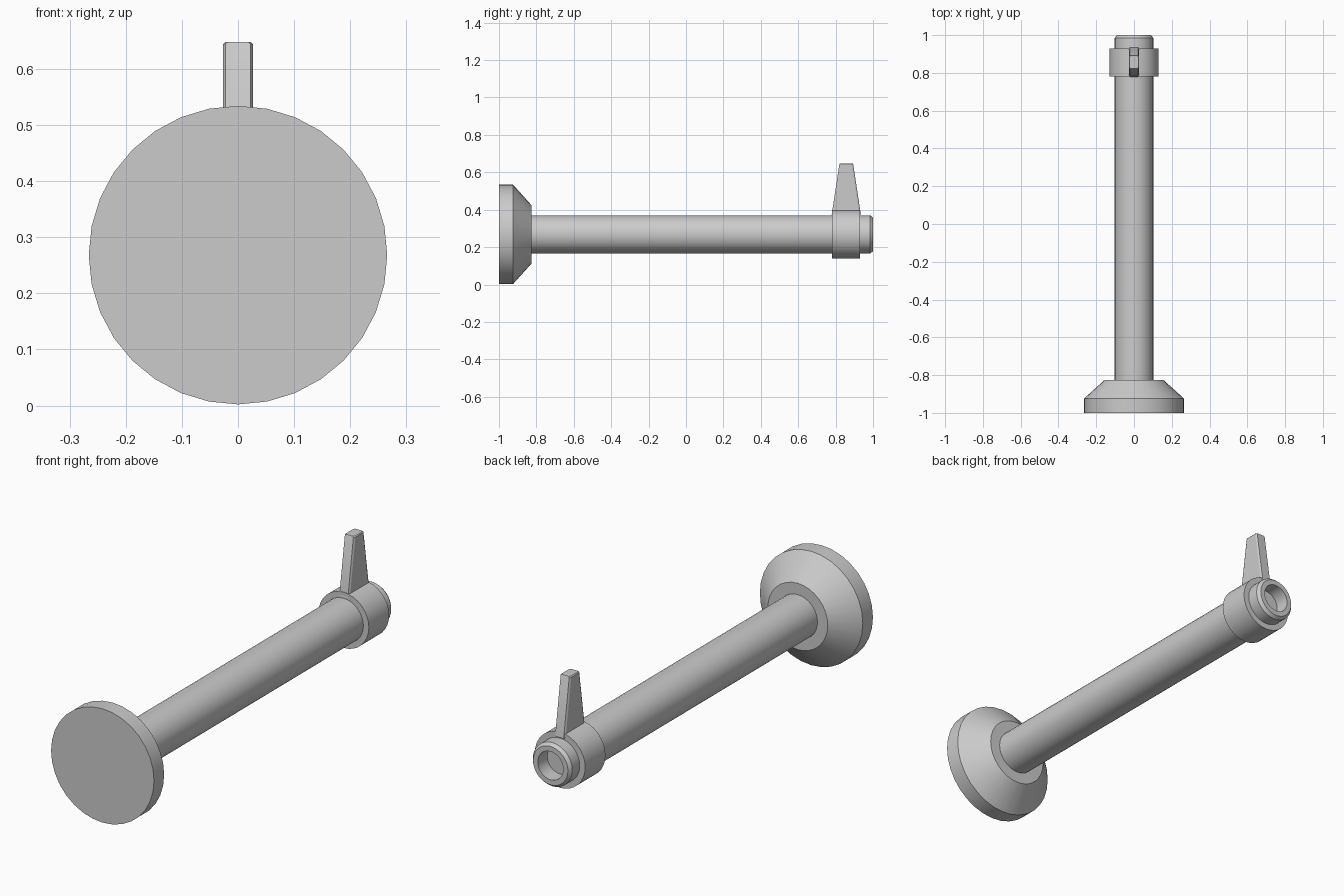
import bpy, bmesh, math

if "Cube" in bpy.data.objects:
    bpy.data.objects.remove(bpy.data.objects["Cube"])

AXIS_Z = 0.268
metal = bpy.data.materials.new("light grey metal")
metal.diffuse_color = (0.6, 0.6, 0.6, 1)
metal.use_nodes = True
metal.node_tree.nodes["Principled BSDF"].inputs["Base Color"].default_value = metal.diffuse_color


def finish(name, bm):
    bmesh.ops.remove_doubles(bm, verts=bm.verts, dist=1e-5)
    bmesh.ops.recalc_face_normals(bm, faces=bm.faces)
    me = bpy.data.meshes.new(name)
    bm.to_mesh(me)
    bm.free()
    me.materials.append(metal)
    ob = bpy.data.objects.new(name, me)
    bpy.context.collection.objects.link(ob)
    bpy.ops.object.select_all(action='DESELECT')
    ob.select_set(True)
    bpy.context.view_layer.objects.active = ob
    bpy.ops.object.shade_smooth_by_angle(angle=math.radians(30))
    return ob


def lathe(name, profile, closed=False, sides=32):
    """Turn (radius, y) points around the shaft axis."""
    bm = bmesh.new()
    rings = [[bm.verts.new((r * math.sin(2 * math.pi * i / sides), y,
                            AXIS_Z + r * math.cos(2 * math.pi * i / sides)))
              for i in range(sides)] for r, y in profile]
    pairs = list(zip(rings, rings[1:]))
    if closed:
        pairs.append((rings[-1], rings[0]))
    else:
        bm.faces.new(rings[0])
        bm.faces.new(rings[-1])
    for a, b in pairs:
        for i in range(sides):
            j = (i + 1) % sides
            bm.faces.new((a[i], a[j], b[j], b[i]))
    return finish(name, bm)


# flared foot
lathe("base_flange", [(0.266, -1), (0.266, -0.925), (0.155, -0.825)])
# long shaft with chamfered end and blind bore
lathe("shaft", [(0.102, -0.83), (0.102, 0.985), (0.09, 1.0),
                (0.066, 1.0), (0.066, 0.93)])
# collar ring around the shaft
lathe("collar", [(0.13, 0.78), (0.13, 0.93), (0.1, 0.93), (0.1, 0.78)], closed=True)

# tapered lever with chamfered corners: z, half width x, half depth y
bm = bmesh.new()
rings = []
for z, w, d in [(0.375, 0.027, 0.078), (0.4, 0.027, 0.074),
                (0.644, 0.027, 0.037), (0.648, 0.023, 0.034)]:
    cx, cy = 0.005, 0.008
    pts = [(w - cx, d), (w, d - cy), (w, cy - d), (w - cx, -d),
           (cx - w, -d), (-w, cy - d), (-w, d - cy), (cx - w, d)]
    rings.append([bm.verts.new((x, 0.857 + y, z)) for x, y in pts])
bm.faces.new(rings[0])
bm.faces.new(rings[-1])
for a, b in zip(rings, rings[1:]):
    for i in range(8):
        bm.faces.new((a[i], a[(i + 1) % 8], b[(i + 1) % 8], b[i]))
finish("lever", bm)
